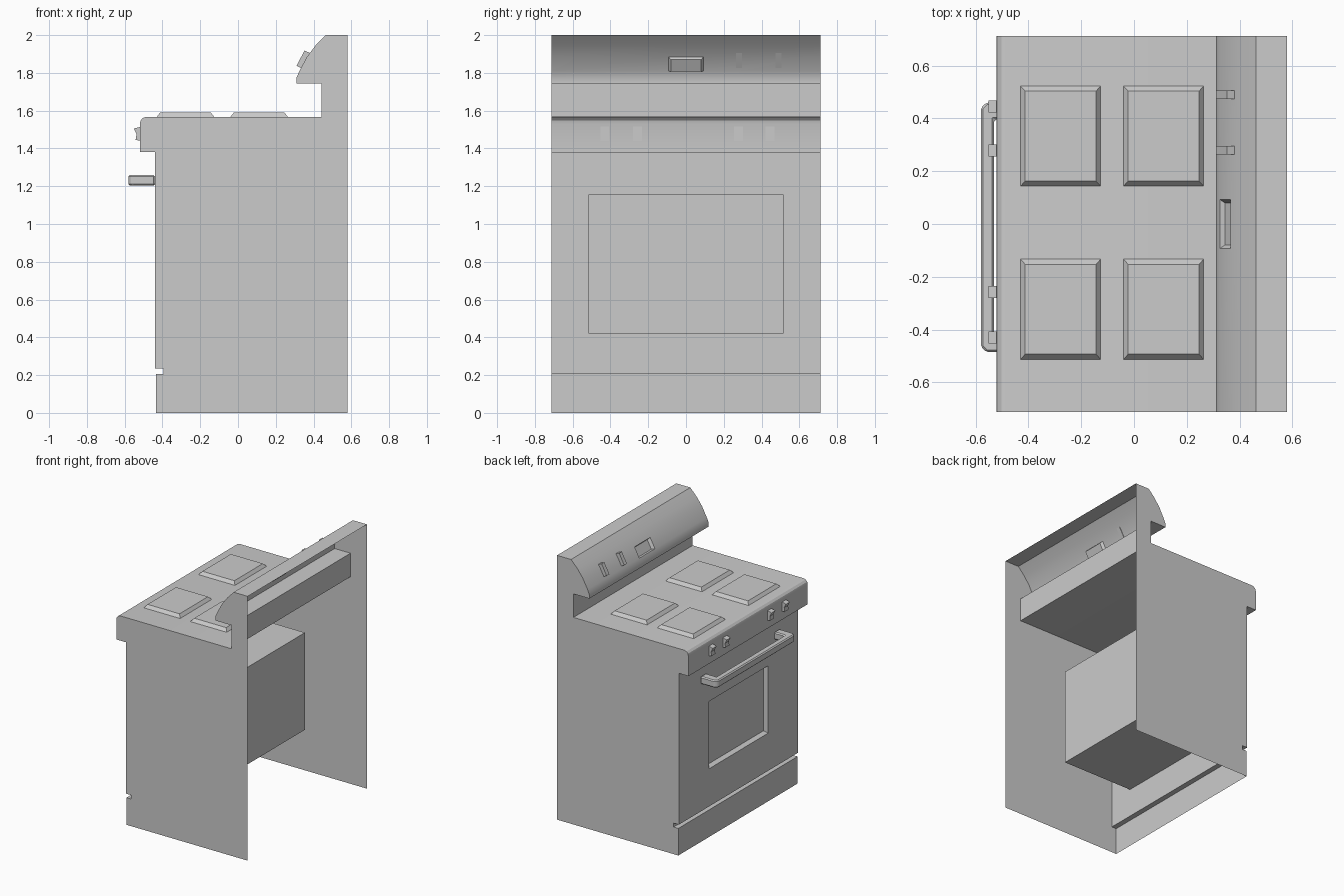
import bpy, bmesh, math
from mathutils import Vector, Matrix

if "Cube" in bpy.data.objects:
    bpy.data.objects.remove(bpy.data.objects["Cube"], do_unlink=True)

GREY = (0.6, 0.6, 0.6, 1)
enamel = bpy.data.materials.new("grey_enamel")
enamel.use_nodes = True
enamel.diffuse_color = GREY
enamel.node_tree.nodes["Principled BSDF"].inputs["Base Color"].default_value = GREY

HALF = 0.713


def finish(bm, name, smooth=False):
    mesh = bpy.data.meshes.new(name)
    bm.to_mesh(mesh)
    bm.free()
    mesh.materials.append(enamel)
    obj = bpy.data.objects.new(name, mesh)
    bpy.context.collection.objects.link(obj)
    if smooth:
        bpy.ops.object.select_all(action='DESELECT')
        obj.select_set(True)
        bpy.context.view_layer.objects.active = obj
        bpy.ops.object.shade_smooth_by_angle(angle=math.radians(28))
    return obj


def box_mesh(x, y, z):
    """Box between the given (low, high) ranges."""
    bm = bmesh.new()
    bmesh.ops.create_cube(bm, size=1)
    for v in bm.verts:
        v.co = Vector([r[0] if c < 0 else r[1] for c, r in zip(v.co, (x, y, z))])
    return bm


def extrude_profile(points, low, high, name):
    """Closed prism from an x-z outline, running along y."""
    bm = bmesh.new()
    ends = [[bm.verts.new((x, y, z)) for x, z in points] for y in (low, high)]
    for a in range(len(points)):
        b = (a + 1) % len(points)
        bm.faces.new((ends[0][a], ends[0][b], ends[1][b], ends[1][a]))
    for end in ends:
        bm.faces.new(end)
    bmesh.ops.recalc_face_normals(bm, faces=bm.faces)
    return finish(bm, name)


# Body outline: drawer, door recess, rounded lip, cooktop, curved back guard
lip = [(-0.485 - 0.035 * math.cos(math.radians(a)), 1.53 + 0.037 * math.sin(math.radians(a)))
       for a in (0, 30, 60, 90)]
guard = [(0.31, 1.775), (0.325, 1.81), (0.365, 1.885), (0.41, 1.945), (0.463, 2.0)]
outline = ([(-0.435, 0), (-0.435, 0.205), (-0.395, 0.205), (-0.395, 1.38), (-0.52, 1.38)]
           + lip + [(0.443, 1.567), (0.443, 1.745), (0.31, 1.745)] + guard + [(0.58, 2.0)])

# Open-backed shell swept across the width, with a recessed clock display
bm = bmesh.new()
rows = [[bm.verts.new((x, y, z)) for x, z in outline] for y in (-HALF, -0.093, 0.093, HALF)]
display = None
clock_at = outline.index(guard[1])
for r, (near, far) in enumerate(zip(rows, rows[1:])):
    for i in range(len(outline) - 1):
        face = bm.faces.new((near[i], near[i + 1], far[i + 1], far[i]))
        if r == 1 and i == clock_at:
            display = face
bm.normal_update()
into = Vector((0.88, 0, -0.47)) * 0.02
inner = bmesh.ops.extrude_discrete_faces(bm, faces=[display])["faces"][0]
middle = inner.calc_center_median()
for v in inner.verts:
    v.co = middle + (v.co - middle) * 0.85 + into
finish(bm, "body_shell", True)

# Side panels
for side, name in ((-1, "right_panel"), (1, "left_panel")):
    bm = bmesh.new()
    face = bm.faces.new([bm.verts.new((x, side * HALF, z)) for x, z in outline + [(0.58, 0)]])
    bm.normal_update()
    if face.normal.y * side < 0:
        face.normal_flip()
    finish(bm, name)

# Oven door with a sunken window
bm = box_mesh((-0.44, -0.395), (-HALF, HALF), (0.235, 1.38))
front = min(bm.faces, key=lambda f: f.calc_center_median().x)
for x, wide, low, high in ((-0.44, 0.355, 0.52, 1.03), (-0.41, 0.34, 0.535, 1.015)):
    bmesh.ops.inset_individual(bm, faces=[front], thickness=0.1)
    centre = front.calc_center_median()
    for v in front.verts:
        v.co = (x, wide if v.co.y > centre.y else -wide, high if v.co.z > centre.z else low)
finish(bm, "oven_door")

# Oven cavity behind the door
finish(box_mesh((-0.395, 0.2), (-0.515, 0.515), (0.42, 1.155)), "oven_cavity")

# Door handle: bar with clipped corners and an arm at each end
bm = bmesh.new()
path = [(-0.44, -0.485), (-0.56, -0.485), (-0.58, -0.465), (-0.58, 0.44),
        (-0.56, 0.46), (-0.44, 0.46), (-0.44, 0.395), (-0.53, 0.395),
        (-0.53, -0.42), (-0.44, -0.42)]
base = bm.faces.new([bm.verts.new((x, y, 1.203)) for x, y in path])
top = bmesh.ops.extrude_face_region(bm, geom=[base])["geom"]
for v in top:
    if isinstance(v, bmesh.types.BMVert):
        v.co.z = 1.26
bmesh.ops.recalc_face_normals(bm, faces=bm.faces)
handle = finish(bm, "door_handle")
bevel = handle.modifiers.new("edges", 'BEVEL')
bevel.width = 0.008
bevel.segments = 1

# Four raised burners, hollow underneath
for row, x in (("front", -0.278), ("rear", 0.112)):
    for side, y in (("right", -0.323), ("left", 0.333)):
        bm = box_mesh((x - 0.152, x + 0.152), (y - 0.19, y + 0.19), (1.567, 1.59))
        for v in bm.verts:
            if v.co.z > 1.58:
                v.co.x += math.copysign(0.018, x - v.co.x)
                v.co.y += math.copysign(0.02, y - v.co.y)
        under = min(bm.faces, key=lambda f: f.calc_center_median().z)
        bmesh.ops.delete(bm, geom=[under], context='FACES_ONLY')
        finish(bm, f"{row}_{side}_burner")

# Burner knobs along the front lip
grip = [(-0.515, 1.515), (-0.552, 1.505), (-0.537, 1.475), (-0.542, 1.445), (-0.515, 1.44)]
for i, y in enumerate((-0.43, -0.257, 0.278, 0.445)):
    extrude_profile(grip, y - 0.023, y + 0.023, f"burner_knob_{i + 1}")

# Timer knobs on the back guard
tab = [(0.352, 1.918), (0.31, 1.838), (0.335, 1.825), (0.382, 1.905)]
for i, y in enumerate((0.28, 0.49)):
    extrude_profile(tab, y - 0.016, y + 0.016, f"timer_knob_{i + 1}")
